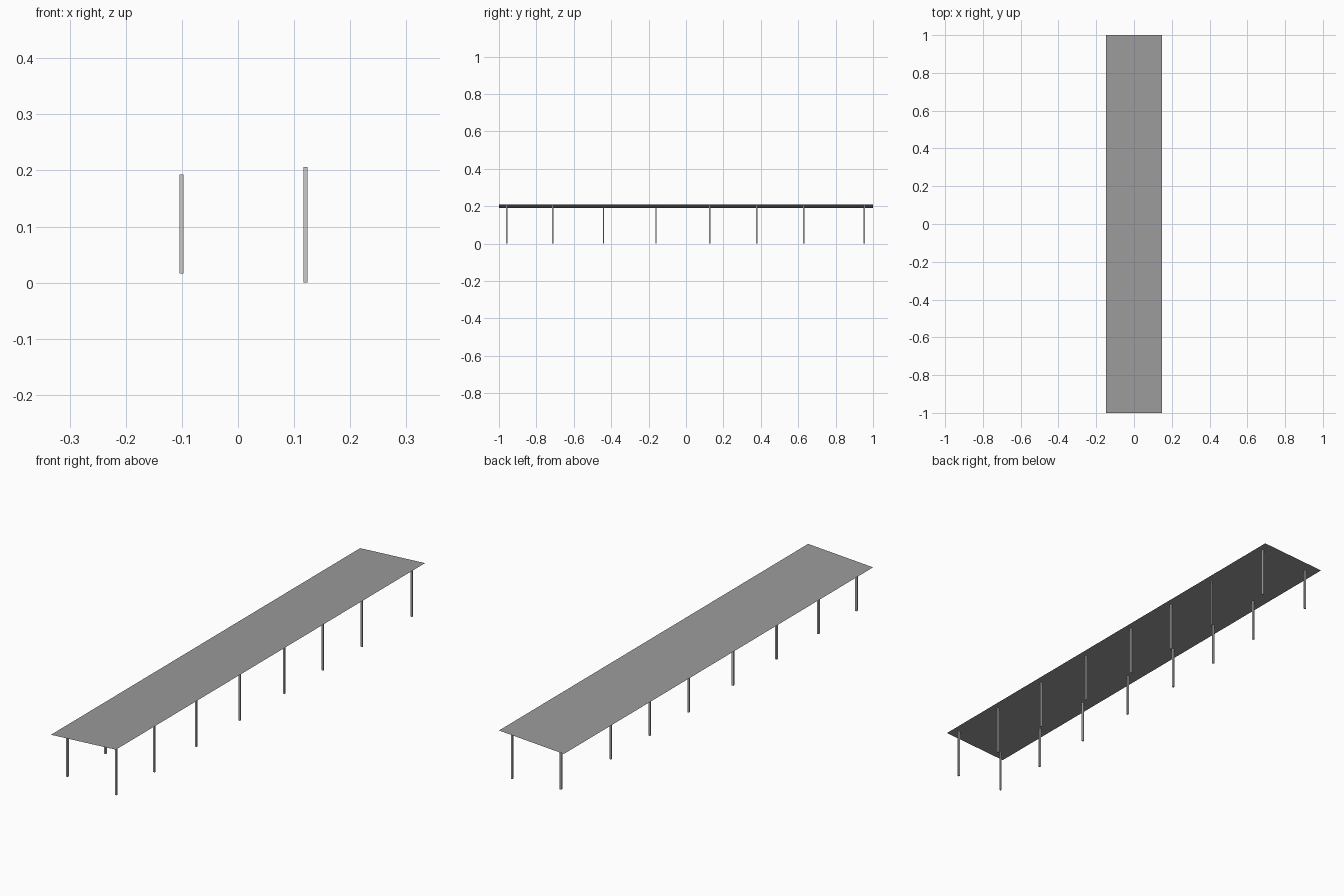
import bpy

if "Cube" in bpy.data.objects:
    bpy.data.objects.remove(bpy.data.objects["Cube"])

HALF_W = 0.147
SLOPE = 0.0595


def roof_z(x):
    return 0.199 + SLOPE * x


# Sloping dark grey roof: a single thin sheet
mesh = bpy.data.meshes.new("roof_sheet")
corners = [(-HALF_W, -1), (HALF_W, -1), (HALF_W, 1), (-HALF_W, 1)]
mesh.from_pydata([(x, y, roof_z(x)) for x, y in corners], [], [(0, 1, 2, 3)])
roof = bpy.data.objects.new("roof_sheet", mesh)
bpy.context.collection.objects.link(roof)
dark = bpy.data.materials.new("dark_grey")
dark.diffuse_color = (0.33, 0.33, 0.33, 1)
dark.use_nodes = True
dark.node_tree.nodes["Principled BSDF"].inputs["Base Color"].default_value = dark.diffuse_color
mesh.materials.append(dark)


# Slender square posts standing just under the roof
def post(name, x, y, bottom):
    top = roof_z(x) - 0.0005
    bpy.ops.mesh.primitive_cube_add(
        size=1, location=(x, y, (top + bottom) / 2),
        scale=(0.007, 0.007, top - bottom))
    bpy.context.object.name = name


# Two rows of posts; the left row starts on slightly higher ground
post_ys = (-0.959, -0.713, -0.441, -0.160, 0.127, 0.378, 0.630, 0.953)
for row, x, bottom in (("left", -0.101, 0.016), ("right", 0.120, 0.0)):
    for i, y in enumerate(post_ys):
        post(f"{row}_post_{i + 1}", x, y, bottom)
